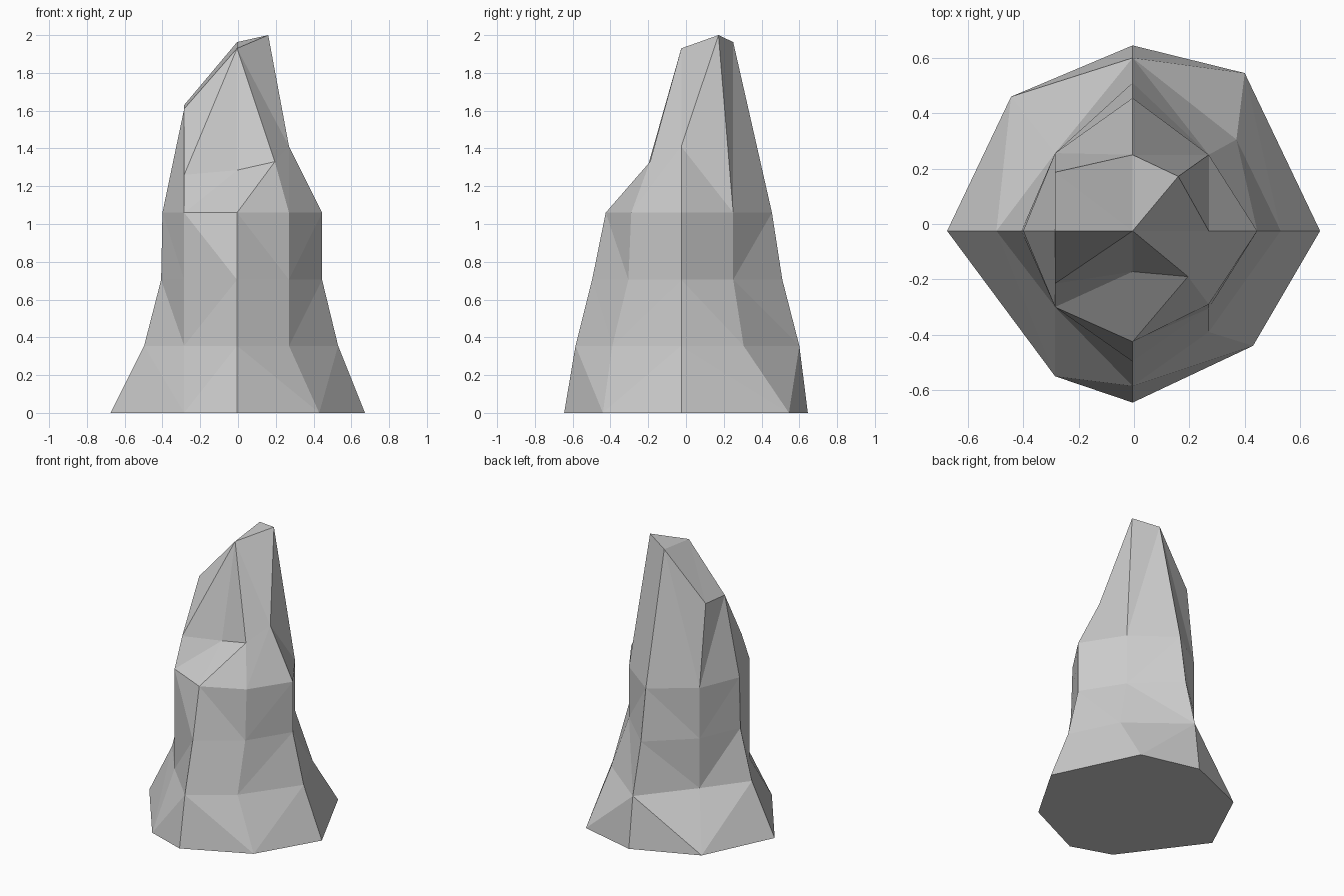
import bpy, bmesh

if "Cube" in bpy.data.objects:
    bpy.data.objects.remove(bpy.data.objects["Cube"])

# Eight-sided cross-sections, counter-clockwise: E, NE, N, NW, W, SW, S, SE
AX, AY = -0.005, -0.025          # central axis


def section(z, e, n, w, s, ne, nw, sw, se):
    """Ring at height z: four axis reaches plus four corner points."""
    return [(e, AY, z), (*ne, z), (AX, n, z), (*nw, z),
            (w, AY, z), (*sw, z), (AX, s, z), (*se, z)]


NW, SW, NE = (-0.285, 0.256), (-0.285, -0.30), (0.27, 0.25)
rings = [
    # flared foot
    section(0.0, 0.672, 0.645, -0.675, -0.645,
            (0.40, 0.545), (-0.444, 0.46), (-0.285, -0.55), (0.43, -0.44)),
    section(0.355, 0.53, 0.60, -0.497, -0.585, (0.37, 0.305), NW, SW, (0.27, -0.39)),
    # upright trunk
    section(0.705, 0.445, 0.51, -0.407, -0.497, NE, NW, SW, (0.27, -0.305)),
    section(1.06, 0.445, 0.455, -0.40, -0.425, NE, NW, SW, (0.27, -0.29)),
    # broken, slanting crown rim
    [(0.27, AY, 1.41), (0.16, 0.172, 2.0), (AX, 0.25, 1.963), (-0.285, 0.187, 1.63),
     (-0.285, AY, 1.61), (-0.285, -0.215, 1.26), (AX, -0.172, 1.285), (0.195, -0.19, 1.33)],
]
# Facet direction of each side panel, per level
splits = ["10101010", "11101010", "10101110", "10101000"]

bm = bmesh.new()
loops = [[bm.verts.new(p) for p in ring] for ring in rings]
bm.faces.new(loops[0][::-1])

# side panels
for low, high, split in zip(loops, loops[1:], splits):
    for i in range(8):
        j = (i + 1) % 8
        a, b, c, d = low[i], low[j], high[j], high[i]
        tris = [(a, b, d), (b, c, d)] if split[i] == "1" else [(a, b, c), (a, c, d)]
        for t in tris:
            bm.faces.new(t)

# crown fan to the inner peak
peak = bm.verts.new((AX, AY, 1.93))
for i in range(8):
    bm.faces.new((loops[-1][i], loops[-1][(i + 1) % 8], peak))

bmesh.ops.recalc_face_normals(bm, faces=bm.faces)
mesh = bpy.data.meshes.new("rock_spire")
bm.to_mesh(mesh)
bm.free()
bpy.context.collection.objects.link(bpy.data.objects.new("rock_spire", mesh))
